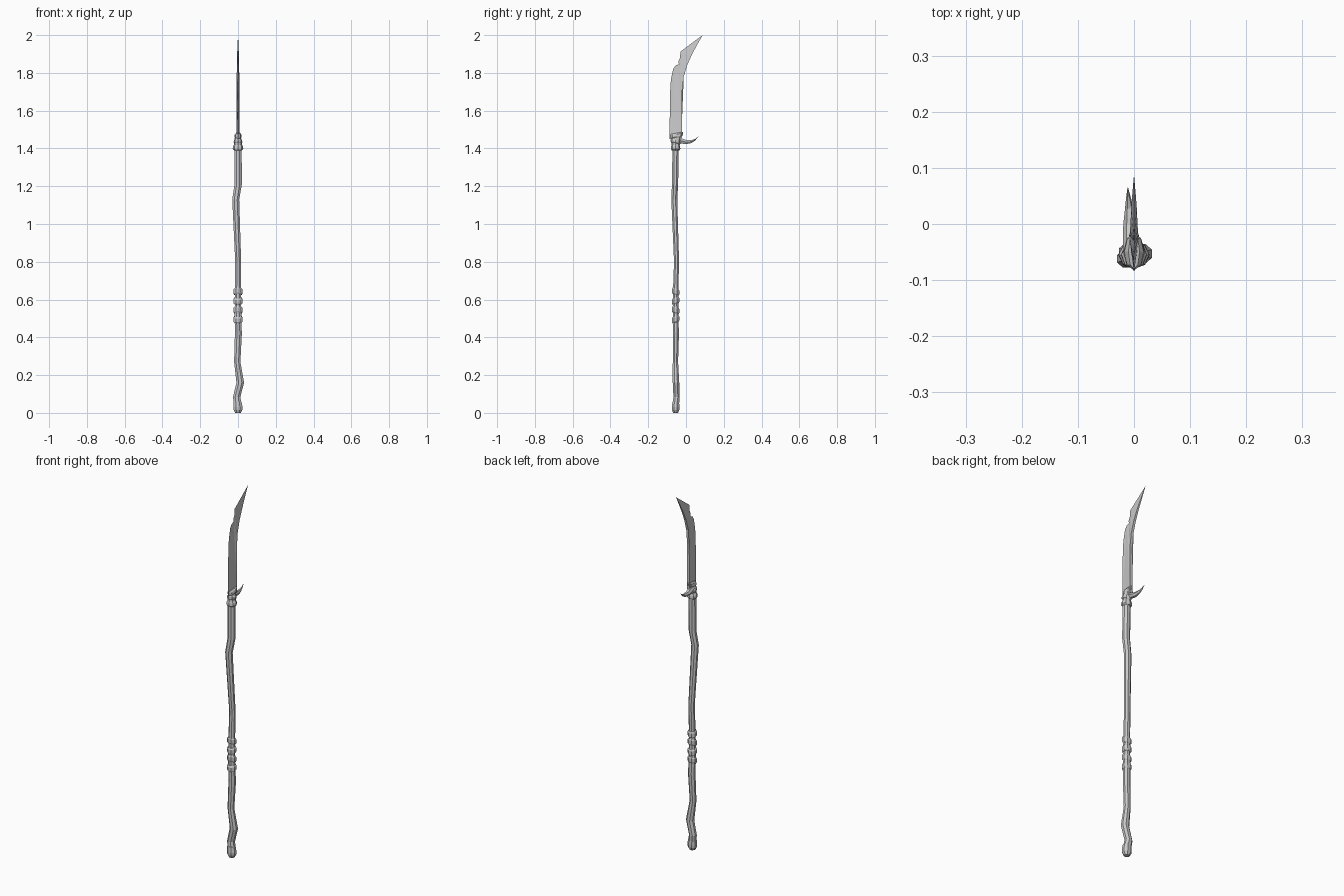
import bpy, bmesh, math
from mathutils import Vector

YC = -0.055  # shaft axis offset


def loft(name, sections, n=6, tilt=0.0, along_y=False, phase=0.0):
    """Loft n-sided rings; each section is (x, y, z, radius_a, radius_b)."""
    bm = bmesh.new()
    rings = []
    for x, y, z, ra, rb in sections:
        ring = []
        for i in range(n):
            a = 2 * math.pi * i / n + phase
            c, s = math.cos(a) * ra, math.sin(a) * rb
            off = Vector((c, 0, s)) if along_y else Vector((c, s, tilt * s))
            ring.append(bm.verts.new(Vector((x, y, z)) + off))
        rings.append(ring)
    for lo, hi in zip(rings, rings[1:]):
        for i in range(n):
            j = (i + 1) % n
            bm.faces.new((lo[i], lo[j], hi[j], hi[i]))
    bm.faces.new(rings[0])
    bm.faces.new(rings[-1])
    return finish(name, bm)


def finish(name, bm):
    bmesh.ops.recalc_face_normals(bm, faces=bm.faces)
    mesh = bpy.data.meshes.new(name)
    bm.to_mesh(mesh)
    bm.free()
    ob = bpy.data.objects.new(name, mesh)
    bpy.context.collection.objects.link(ob)
    return ob


# Crooked wooden shaft: x, y, z, radius
path = [(0, -.055, .03, .022), (-.007, -.05, .085, .021), (.012, -.053, .16, .022),
        (-.004, -.056, .27, .018), (.002, -.053, .42, .020), (0, -.055, .50, .019),
        (0, -.055, .64, .018), (.001, -.050, .80, .017), (-.012, -.062, 1.13, .020),
        (.001, -.058, 1.21, .021), (0, -.055, 1.42, .021)]
loft("shaft", [(x, y, z, r, r * .85) for x, y, z, r in path], 8, phase=math.pi / 8)

# Butt cap
loft("butt_cap", [(0, YC, 0, .016, .014), (0, YC, .016, .025, .021),
                  (0, YC, .03, .026, .022), (-.002, YC + .001, .06, .022, .019)], 8,
     phase=math.pi / 8)

# Grip wraps, alternately tilted
for k in range(4):
    z = .495 + k * .049
    loft(f"grip_wrap_{k + 1}",
         [(0, YC, z - .017, .020, .017), (0, YC, z - .010, .025, .021),
          (0, YC, z + .010, .025, .021), (0, YC, z + .017, .020, .017)],
         8, tilt=.25 * (-1) ** k, phase=math.pi / 8)

# Collar between shaft and blade
loft("collar_flange", [(0, YC, 1.39, .022, .021), (0, YC, 1.397, .028, .025),
                       (0, YC, 1.41, .027, .024), (0, YC, 1.425, .019, .019)], 8)
loft("collar_tube", [(0, YC, 1.41, .020, .021), (0, -.054, 1.435, .021, .023),
                     (0, -.052, 1.46, .016, .026), (0, -.052, 1.475, .011, .026)], 8)
loft("collar_lower_wrap", [(0, YC, 1.425, .018, .023), (0, YC, 1.431, .023, .026),
                           (0, YC, 1.442, .022, .026), (0, YC, 1.448, .017, .023)], 8, tilt=-.2)
loft("collar_upper_wrap", [(0, -.05, 1.455, .015, .026), (0, -.05, 1.462, .019, .031),
                           (0, -.049, 1.475, .017, .034), (0, -.049, 1.482, .010, .032)], 8, tilt=.2)

# Curved tusk behind the collar
loft("tusk", [(-.004, -.055, 1.452, .015, .016), (-.006, -.025, 1.440, .014, .016),
              (-.007, .0, 1.434, .012, .013), (-.008, .028, 1.436, .008, .009),
              (-.010, .048, 1.446, .004, .005), (-.011, .065, 1.462, .0005, .0005)],
     6, along_y=True)

# Blade: wedge with a chipped thin edge in front and a thick spine behind
edge = [(-.087, 1.45), (-.087, 1.52), (-.080, 1.528), (-.085, 1.545), (-.085, 1.58),
        (-.079, 1.59), (-.086, 1.61), (-.086, 1.65), (-.080, 1.665), (-.084, 1.68),
        (-.083, 1.705), (-.072, 1.715), (-.082, 1.74), (-.079, 1.77), (-.065, 1.785),
        (-.072, 1.80), (-.068, 1.82), (-.055, 1.84), (-.037, 1.845), (-.041, 1.86),
        (-.031, 1.88), (-.030, 1.912)]
spine = [(-.020, 1.45, .009), (-.020, 1.58, .008), (-.021, 1.70, .008), (-.012, 1.78, .007),
         (.006, 1.84, .006), (.028, 1.89, .005), (.054, 1.94, .003)]
bm = bmesh.new()
front = [bm.verts.new((0, y, z)) for y, z in edge]
tip = bm.verts.new((0, .088, 2.0))
left, right = [[bm.verts.new((s * w, y, z)) for y, z, w in spine] for s in (-1, 1)]
for back in (left, right):
    bm.faces.new(front + [tip] + back[::-1])
for i in range(len(spine) - 1):
    bm.faces.new((left[i], left[i + 1], right[i + 1], right[i]))
bm.faces.new((left[-1], tip, right[-1]))
bm.faces.new((front[0], left[0], right[0]))
bmesh.ops.triangulate(bm, faces=[f for f in bm.faces if len(f.verts) > 4])
finish("blade", bm)
